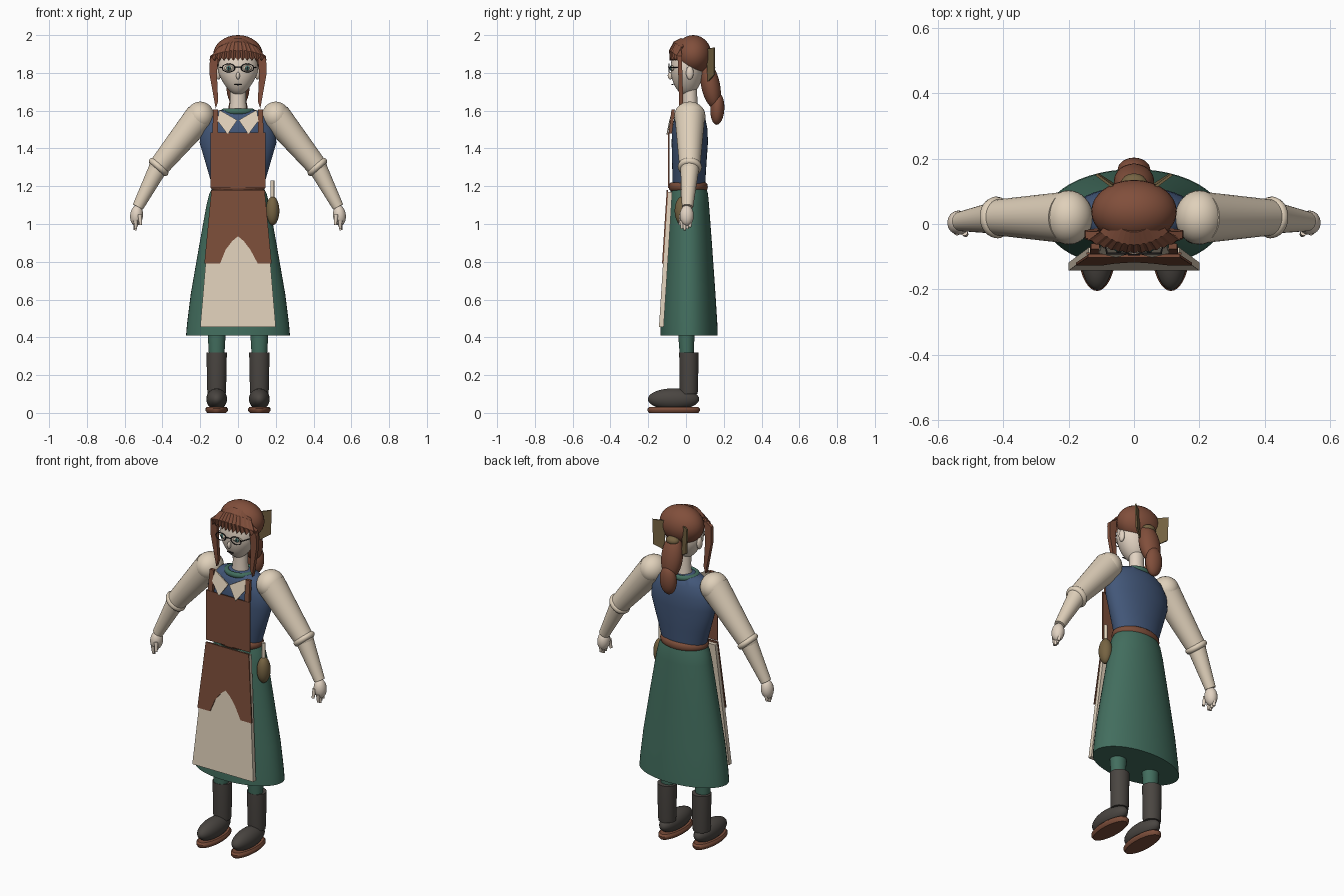
import bpy, bmesh, math
from mathutils import Vector

if "Cube" in bpy.data.objects:
    bpy.data.objects.remove(bpy.data.objects["Cube"])


def mat(name, r, g, b):
    m = bpy.data.materials.new(name)
    m.diffuse_color = (r, g, b, 1)
    m.use_nodes = True
    m.node_tree.nodes["Principled BSDF"].inputs["Base Color"].default_value = m.diffuse_color
    return m


HAIR = mat("russet_brown", .22, .078, .044)
LEATHER = mat("apron_brown", .20, .075, .042)
CREAM = mat("cream_linen", .74, .63, .49)
SKIN = mat("pale_skin", .76, .65, .54)
GREEN = mat("deep_green", .055, .155, .112)
BLUE = mat("dusty_blue", .055, .095, .19)
BOOT = mat("dark_boot", .068, .06, .053)
OLIVE = mat("olive_tan", .18, .125, .055)
DARK = mat("near_black", .02, .018, .018)
TEAL = mat("eye_teal", .06, .17, .16)


def finish(name, bm, m, smooth=True):
    bmesh.ops.recalc_face_normals(bm, faces=bm.faces)
    me = bpy.data.meshes.new(name)
    bm.to_mesh(me)
    bm.free()
    me.materials.append(m)
    for p in me.polygons:
        p.use_smooth = smooth
    if smooth:
        me.set_sharp_from_angle(angle=math.radians(40))
    ob = bpy.data.objects.new(name, me)
    bpy.context.collection.objects.link(ob)
    return ob


def ball(name, c, r, m, tilt=0, axis='X', seg=32):
    bm = bmesh.new()
    bmesh.ops.create_uvsphere(bm, u_segments=seg, v_segments=seg // 2, radius=1)
    ob = finish(name, bm, m)
    for v in ob.data.vertices:
        v.co = Vector([a * b for a, b in zip(v.co, r)])
    ob.location = c
    setattr(ob.rotation_euler, axis.lower(), tilt)
    return ob


def loft(name, rings, m, seg=48):
    """Stack of horizontal ellipses: (x, y, z, rx, ry)."""
    bm = bmesh.new()
    loops = []
    for x, y, z, rx, ry in rings:
        loops.append([bm.verts.new((x + rx * math.cos(t), y + ry * math.sin(t), z))
                      for t in (2 * math.pi * i / seg for i in range(seg))])
    for a, b in zip(loops, loops[1:]):
        for i in range(seg):
            j = (i + 1) % seg
            bm.faces.new((a[i], a[j], b[j], b[i]))
    bm.faces.new(loops[0])
    bm.faces.new(loops[-1])
    return finish(name, bm, m)


def limb(name, a, b, ra, rb, m):
    a, b = Vector(a), Vector(b)
    bm = bmesh.new()
    bmesh.ops.create_cone(bm, cap_ends=True, segments=32, radius1=ra, radius2=rb, depth=(b - a).length)
    ob = finish(name, bm, m)
    ob.location = (a + b) / 2
    ob.rotation_euler = (b - a).to_track_quat('Z', 'Y').to_euler()
    return ob


def ring(name, c, R, r, m, direction=(0, 0, 1), scale=(1, 1, 1), seg=32):
    bpy.ops.mesh.primitive_torus_add(major_segments=seg, minor_segments=10, major_radius=R, minor_radius=r, location=c)
    ob = bpy.context.object
    ob.name = name
    ob.scale = scale
    ob.rotation_euler = Vector(direction).to_track_quat('Z', 'Y').to_euler()
    ob.data.materials.append(m)
    bpy.ops.object.shade_smooth()
    return ob


def plate(name, outline, y, thick, m):
    """Flat panel from an (x, z) outline; y is a function of z."""
    bm = bmesh.new()
    f = [bm.verts.new((x, y(z), z)) for x, z in outline]
    b = [bm.verts.new((x, y(z) + thick, z)) for x, z in outline]
    bm.faces.new(f)
    bm.faces.new(b[::-1])
    for i in range(len(f)):
        j = (i + 1) % len(f)
        bm.faces.new((f[i], b[i], b[j], f[j]))
    return finish(name, bm, m, False)


# Dress
loft("skirt", [(0, .016, .41, .275, .152), (0, .016, .47, .27, .15), (0, .016, .63, .25, .14),
               (0, .016, .9, .203, .121), (0, .016, 1.1, .167, .106), (0, .016, 1.16, .152, .1),
               (0, .015, 1.2, .13, .09)], GREEN)
loft("bodice", [(0, .015, 1.18, .13, .085), (0, .017, 1.3, .165, .09), (0, .02, 1.43, .203, .096),
                (0, .02, 1.5, .198, .094), (0, .02, 1.56, .165, .082), (0, .02, 1.6, .115, .062),
                (0, .02, 1.61, .05, .04)], BLUE)
ring("belt", (0, .012, 1.197), .122, .022, LEATHER, scale=(1, .72, 1.1), seg=48)
ring("neckline", (0, .02, 1.595), .075, .016, GREEN, scale=(1, .85, 1))

# Apron


def slope(z):
    return -.097 - (1.18 - z) * .0635


plate("apron_underskirt", [(-.14, 1.17), (-.2, .455), (.2, .455), (.14, 1.17)], slope, .025, CREAM)
plate("apron_overskirt", [(-.141, 1.18), (-.178, .79), (-.095, .79), (-.065, .865), (-.03, .91), (0, .935),
                          (.03, .91), (.065, .865), (.105, .79), (.178, .79), (.141, 1.18)],
      lambda z: slope(z) - .005, .008, LEATHER)
plate("apron_bib", [(-.145, 1.19), (-.145, 1.485), (.145, 1.485), (.145, 1.19)], lambda z: -.094, .006, LEATHER)

# Head
head = ball("head", (0, .005, 1.825), (.106, .086, .143), SKIN)
for v in head.data.vertices:
    if v.co.z < -.02:
        v.co.x *= 1 + (v.co.z + .02) * 2.2
loft("neck", [(0, .025, 1.57, .052, .045), (0, .022, 1.65, .042, .038), (0, .02, 1.76, .042, .038)], SKIN)
ball("nose", (0, -.083, 1.785), (.01, .014, .02), SKIN, seg=16)
ball("mouth", (0, -.072, 1.738), (.022, .006, .0035), DARK, seg=16)
ball("hair_cap", (0, .038, 1.895), (.131, .097, .105), HAIR)

# Fringe: a ribbed sheet with a jagged lower edge
bm = bmesh.new()
N = 24
rows = []
for k, (z, y, w) in enumerate([(1.985, -.025, .075), (1.965, -.065, .105), (1.92, -.09, .14), (1.865, -.086, .15)]):
    row = []
    for i in range(N + 1):
        u = i / N * 2 - 1
        rib = .005 * (i % 2) * k / 2
        row.append(bm.verts.new((u * w, y + .04 * u * u + rib, z - .03 * u * u * (k < 3) + (.016 * (i % 2) if k == 3 else 0))))
    rows.append(row)
for a, b in zip(rows, rows[1:]):
    for i in range(N):
        bm.faces.new((a[i], b[i], b[i + 1], a[i + 1]))
fringe = finish("fringe", bm, HAIR, False)
mod = fringe.modifiers.new("thickness", 'SOLIDIFY')
mod.thickness = .008

# Ponytail
ball("ponytail_upper", (0, .13, 1.735), (.062, .05, .125), HAIR, .2)
ball("ponytail_lower", (0, .166, 1.61), (.05, .037, .085), HAIR, -.05)
ball("hair_tie", (0, .125, 1.83), (.04, .03, .025), OLIVE, seg=16)

# Glasses bridge
limb("glasses_bridge", (-.018, -.094, 1.832), (.018, -.094, 1.832), .0025, .0025, DARK)

# Mirrored parts
for s, side in ((-1, "left"), (1, "right")):
    def n(part):
        return side + "_" + part

    # Face and hair details
    ball(n("ear"), (s * .103, .02, 1.8), (.014, .02, .036), SKIN, seg=16)
    ball(n("eye_white"), (s * .05, -.074, 1.825), (.026, .008, .014), CREAM, s * .35, 'Z', seg=16)
    ball(n("iris"), (s * .049, -.081, 1.825), (.012, .005, .013), TEAL, s * .3, 'Z', seg=16)
    ball(n("pupil"), (s * .049, -.085, 1.825), (.005, .003, .006), DARK, seg=16)
    ring(n("glasses_rim"), (s * .05, -.09, 1.826), .033, .003, DARK, (0, -1, 0), (1, .66, 1))
    limb(n("glasses_arm"), (s * .083, -.088, 1.83), (s * .105, .01, 1.825), .0025, .0025, DARK)
    plate(n("side_lock"), [(s * .1, 1.92), (s * .148, 1.89), (s * .152, 1.8), (s * .118, 1.61), (s * .105, 1.65), (s * .112, 1.8)],
          lambda z: -.045 + (1.92 - z) * .03, .022, HAIR)
    # Bow tail: slanted plate behind the head
    bm = bmesh.new()
    bm.faces.new([bm.verts.new(p) for p in ((s * .06, .105, 1.925), (s * .118, .148, 1.935),
                                            (s * .112, .148, 1.79), (s * .06, .115, 1.755))])
    bow = finish(n("ribbon_tail"), bm, OLIVE, False)
    bow.modifiers.new("thickness", 'SOLIDIFY').thickness = .008

    # Collar point and apron strap
    plate(n("collar"), [(s * .1, 1.605), (s * .004, 1.55), (s * .055, 1.475), (s * .108, 1.545)],
          lambda z: -.103 + max(0, z - 1.5) * .3, .007, CREAM)
    plate(n("strap"), [(s * .135, 1.48), (s * .132, 1.605), (s * .105, 1.605), (s * .105, 1.48)],
          lambda z: -.092 + (z - 1.48) * .12, .018, LEATHER)

    # Sleeve and hand
    sh, el, wr = (s * .2, .02, 1.57), (s * .42, .02, 1.302), (s * .53, .008, 1.09)
    ball(n("shoulder"), sh, (.074, .083, .078), CREAM)
    limb(n("upper_sleeve"), sh, el, .08, .055, CREAM)
    d = Vector(wr) - Vector(el)
    ball(n("elbow"), el, (.052, .052, .052), CREAM)
    ring(n("cuff"), el, .046, .018, CREAM, d + Vector((s * .08, 0, 0)))
    limb(n("forearm"), el, wr, .05, .03, CREAM)
    ball(n("hand"), (s * .537, .004, 1.045), (.034, .037, .055), SKIN, s * -.1, 'Y')
    for k in range(4):
        y = -.024 + k * .016
        limb(n("finger_%d" % k), (s * .542, y, 1.02), (s * (.541 + .004 * (k % 2)), y * .85, .967 + .008 * abs(k - 1)), .011, .007, SKIN)
    limb(n("thumb"), (s * .52, -.025, 1.05), (s * .515, -.032, .995), .011, .008, SKIN)

    # Leg and boot
    x = s * .113
    loft(n("stocking"), [(x, .004, .29, .04, .036), (x, .002, .41, .047, .043), (x, .004, .6, .055, .05)], GREEN, 32)
    loft(n("boot_shaft"), [(x, .015, .1, .048, .046), (x, .015, .125, .05, .049), (x, .015, .32, .054, .051)], BOOT, 32)
    ball(n("boot_foot"), (x, -.066, .073), (.055, .136, .057), BOOT)
    loft(n("sole"), [(x, -.065, 0, .05, .13), (x, -.065, .012, .06, .14), (x, -.065, .022, .06, .14), (x, -.065, .032, .052, .13)], LEATHER, 40)

# Belt pouch and its rolled handle
ball("pouch", (.183, -.02, 1.07), (.036, .04, .076), OLIVE)
limb("pouch_handle", (.182, -.02, 1.12), (.182, -.02, 1.23), .01, .01, CREAM)
